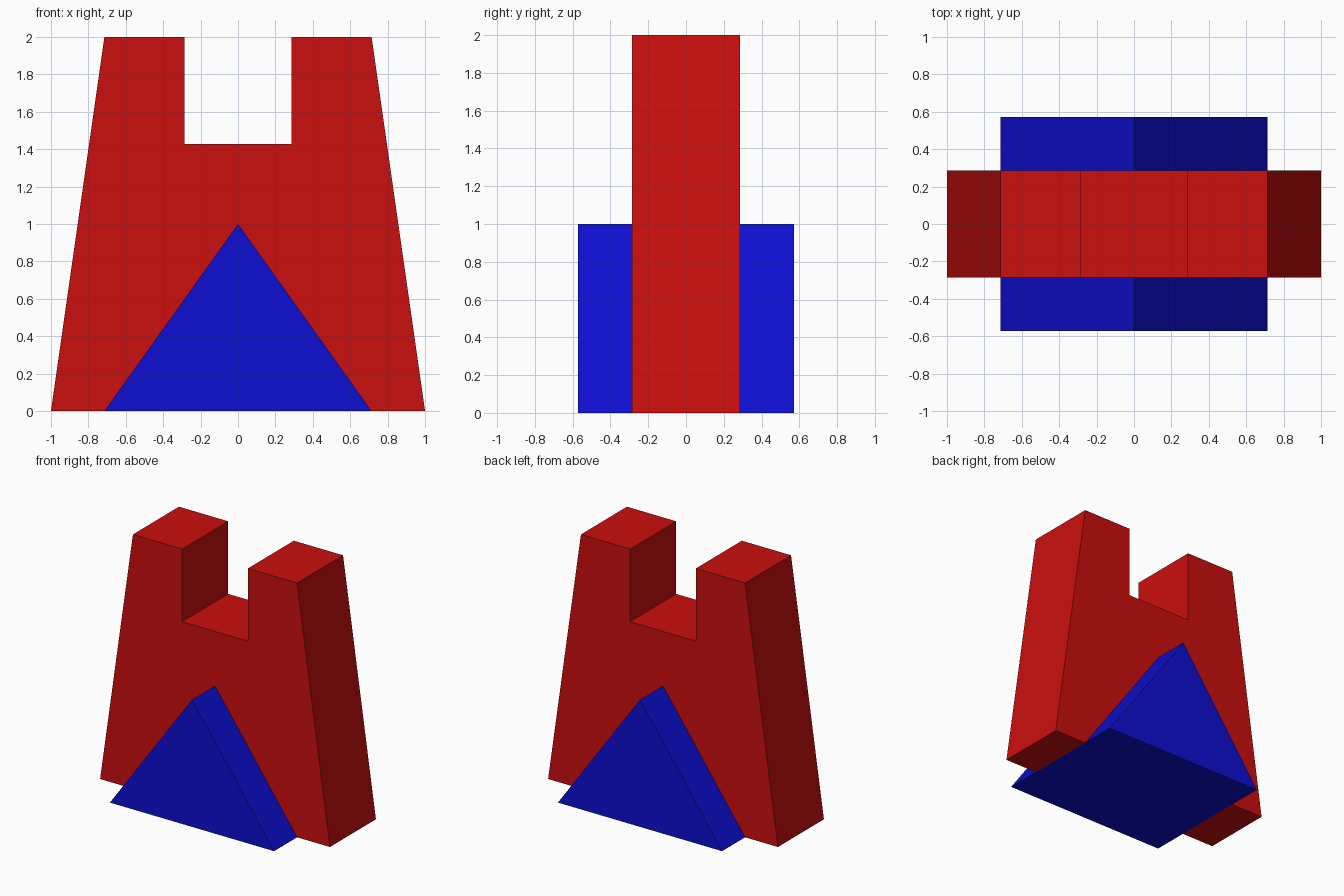
import bpy
import bmesh

cube = bpy.data.objects.get("Cube")
if cube:
    bpy.data.objects.remove(cube, do_unlink=True)

U = 1 / 7  # module that all dimensions follow


def make_material(name, rgb):
    mat = bpy.data.materials.new(name)
    mat.use_nodes = True
    mat.diffuse_color = (*rgb, 1)
    mat.node_tree.nodes["Principled BSDF"].inputs["Base Color"].default_value = (*rgb, 1)
    return mat


def extrude_profile(name, profile, depth, mat):
    """Extrude an x-z outline along y, centred on y = 0."""
    bm = bmesh.new()
    face = bm.faces.new([bm.verts.new((x * U, -depth * U / 2, z * U)) for x, z in profile])
    result = bmesh.ops.extrude_face_region(bm, geom=[face])
    verts = [v for v in result["geom"] if isinstance(v, bmesh.types.BMVert)]
    bmesh.ops.translate(bm, verts=verts, vec=(0, depth * U, 0))
    bmesh.ops.recalc_face_normals(bm, faces=bm.faces)
    mesh = bpy.data.meshes.new(name)
    bm.to_mesh(mesh)
    bm.free()
    mesh.materials.append(mat)
    obj = bpy.data.objects.new(name, mesh)
    bpy.context.collection.objects.link(obj)
    return obj


red = make_material("red", (0.60, 0.0044, 0.0044))
blue = make_material("blue", (0.0044, 0.0044, 0.64))

# Tapered slab with a square slot on top and a triangular opening for the wedge
half = [(5, 0), (7, 0), (5, 14), (2, 14), (2, 10)]
mirrored = [(-x, z) for x, z in reversed(half)]
extrude_profile("tower_body", half + mirrored + [(0, 7)], 4, red)

# Triangular prism passing through the slab
extrude_profile("wedge", [(-5, 0), (5, 0), (0, 7)], 8, blue)
